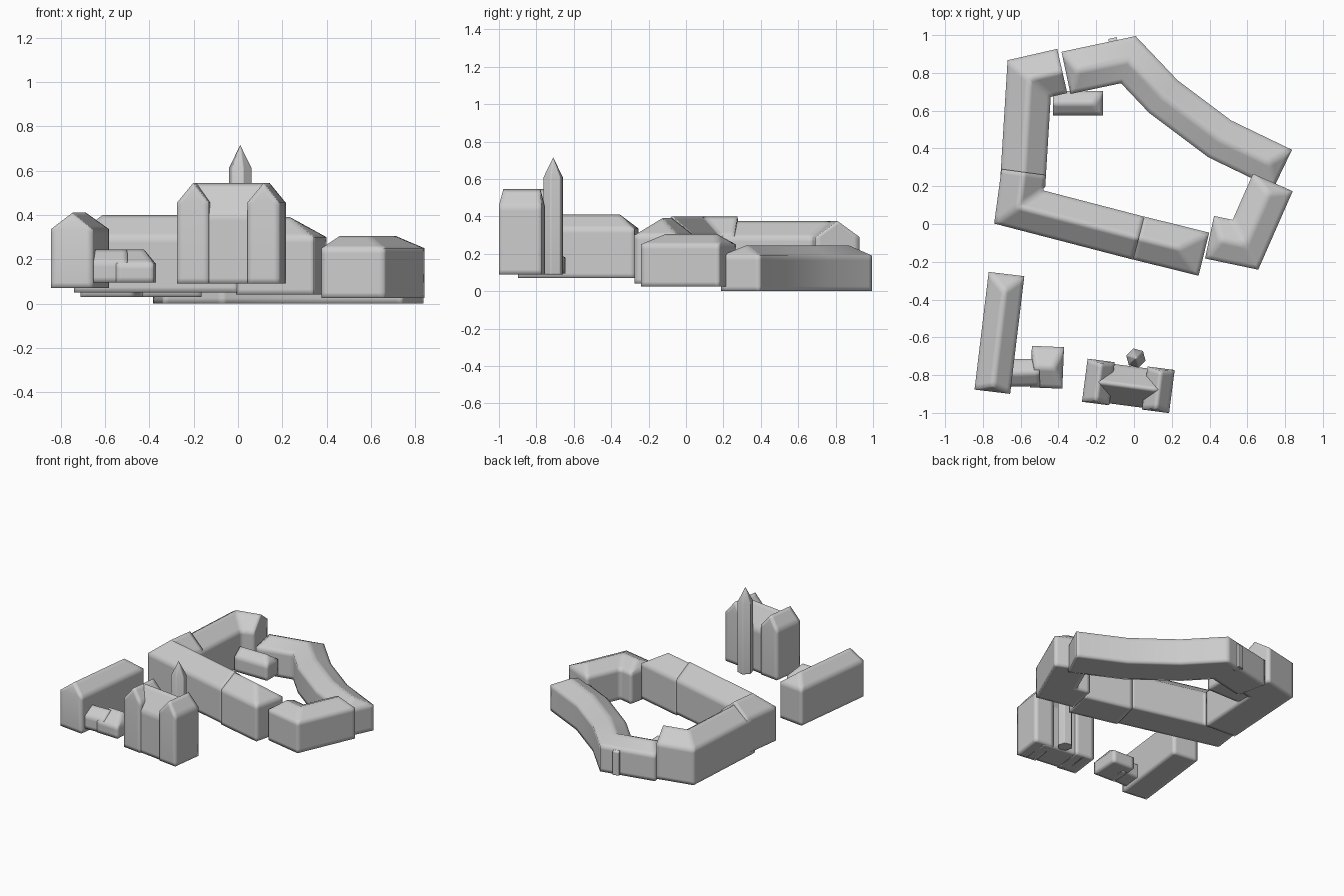
import bpy, bmesh, math
from mathutils import Vector, Matrix

old = bpy.data.objects.get("Cube")
if old:
    bpy.data.objects.remove(old, do_unlink=True)

stone = bpy.data.materials.new("pale_grey")
stone.use_nodes = True
GREY = (0.6, 0.6, 0.6, 1)
stone.diffuse_color = GREY
stone.node_tree.nodes["Principled BSDF"].inputs["Base Color"].default_value = GREY


def finish(name, bm, support):
    """Make the object; square bevels hold the corners while shading stays soft."""
    bmesh.ops.recalc_face_normals(bm, faces=bm.faces)
    for f in bm.faces:
        f.smooth = True
    mesh = bpy.data.meshes.new(name)
    bm.to_mesh(mesh)
    bm.free()
    mesh.materials.append(stone)
    obj = bpy.data.objects.new(name, mesh)
    bpy.context.collection.objects.link(obj)
    mod = obj.modifiers.new("support_loops", 'BEVEL')
    mod.width = support
    mod.segments = 2
    mod.profile = 1.0
    mod.limit_method = 'ANGLE'
    mod.angle_limit = math.radians(25)
    return obj


def roofed_row(name, path, width, base, eave, ridge, hips=(0, 0), support=0.025):
    """Pitched-roof building swept along a mitred centre line."""
    pts = [Vector(p) for p in path]
    dirs = [(b - a).normalized() for a, b in zip(pts, pts[1:])]
    bm = bmesh.new()
    rings = []
    for i, p in enumerate(pts):
        before, after = dirs[max(i - 1, 0)], dirs[min(i, len(dirs) - 1)]
        mid = (before + after).normalized()
        side = Vector((-mid.y, mid.x)) * (width / 2 / mid.dot(after))
        top = p.copy()
        if i == 0:
            top += after * hips[0]
        elif i == len(pts) - 1:
            top -= before * hips[1]
        left, right = p + side, p - side
        corners = [(left, base), (left, eave), (top, ridge), (right, eave), (right, base)]
        rings.append([bm.verts.new((v.x, v.y, z)) for v, z in corners])
    for a, b in zip(rings, rings[1:]):
        for k in range(5):
            n = (k + 1) % 5
            bm.faces.new((a[k], a[n], b[n], b[k]))
    for r in (rings[0], rings[-1]):
        bm.faces.new((r[0], r[1], r[3], r[4]))
        bm.faces.new(r[1:4])
    return finish(name, bm, support)


# Courtyard ring
roofed_row("southwest_range", [(-0.585, 0.275), (-0.61, 0.09), (0.025, -0.075)],
           0.235, 0.05, 0.3, 0.4)
roofed_row("south_range", [(0.02, -0.073), (0.37, -0.16)], 0.235, 0.04, 0.3, 0.39, (0, 0.14))
roofed_row("west_range", [(-0.59, 0.2), (-0.555, 0.77), (-0.38, 0.81)],
           0.24, 0.03, 0.29, 0.375)
roofed_row("north_curved_range",
           [(-0.36, 0.8), (-0.03, 0.87), (0.155, 0.675), (0.455, 0.45), (0.787, 0.29)],
           0.228, 0, 0.19, 0.245, (0.06, 0.08))
roofed_row("east_range", [(0.4, -0.07), (0.59, -0.11), (0.735, 0.22)],
           0.23, 0.025, 0.25, 0.305, (0.06, 0.06))
roofed_row("courtyard_annex", [(-0.43, 0.64), (-0.165, 0.64)], 0.13, 0.03, 0.14, 0.19, (0, 0.05))
roofed_row("north_buttress", [(-0.13, 0.95), (-0.085, 0.96)], 0.06, 0, 0.17, 0.19, support=0.005)

# Detached house with side wing
roofed_row("long_house", [(-0.75, -0.888), (-0.675, -0.265)], 0.19, 0.07, 0.335, 0.41, (0.03, 0.09))
roofed_row("house_wing_link", [(-0.68, -0.79), (-0.5, -0.785)], 0.145, 0.095, 0.19, 0.245)
roofed_row("house_wing", [(-0.545, -0.755), (-0.375, -0.762)], 0.22, 0.095, 0.18, 0.245, (0.02, 0.05))

# Hall: two gabled ends and a lower-eaved middle
place = Matrix.Translation((-0.03, -0.857, 0)) @ Matrix.Rotation(math.radians(-7.4), 4, 'Z')
hall = [roofed_row("hall_middle", [(-0.16, 0), (0.16, 0)], 0.21, 0.09, 0.4, 0.545)]
for label, s in (("left", 1), ("right", -1)):
    hall.append(roofed_row("hall_end_" + label, [(s * 0.16, -0.115), (s * 0.16, 0.115)],
                           0.145, 0.09, 0.455, 0.545, (0.015, 0.015)))
for obj in hall:
    obj.matrix_world = place

# Bell tower with pointed roof
bm = bmesh.new()
spot = Matrix.Translation((0.01, -0.71, 0)) @ Matrix.Rotation(math.radians(15), 4, 'Z')
for z0, z1, r_top in ((0.09, 0.61, 0.053), (0.61, 0.715, 0)):
    bmesh.ops.create_cone(bm, cap_ends=z1 < 0.7, segments=6, radius1=0.053, radius2=r_top,
                          depth=z1 - z0, matrix=spot @ Matrix.Translation((0, 0, (z0 + z1) / 2)))
bmesh.ops.remove_doubles(bm, verts=bm.verts, dist=0.001)
inner = [f for f in bm.faces if len(f.verts) == 6 and f.calc_center_median().z > 0.5]
bmesh.ops.delete(bm, geom=inner, context='FACES_ONLY')
finish("bell_tower", bm, 0.006)
